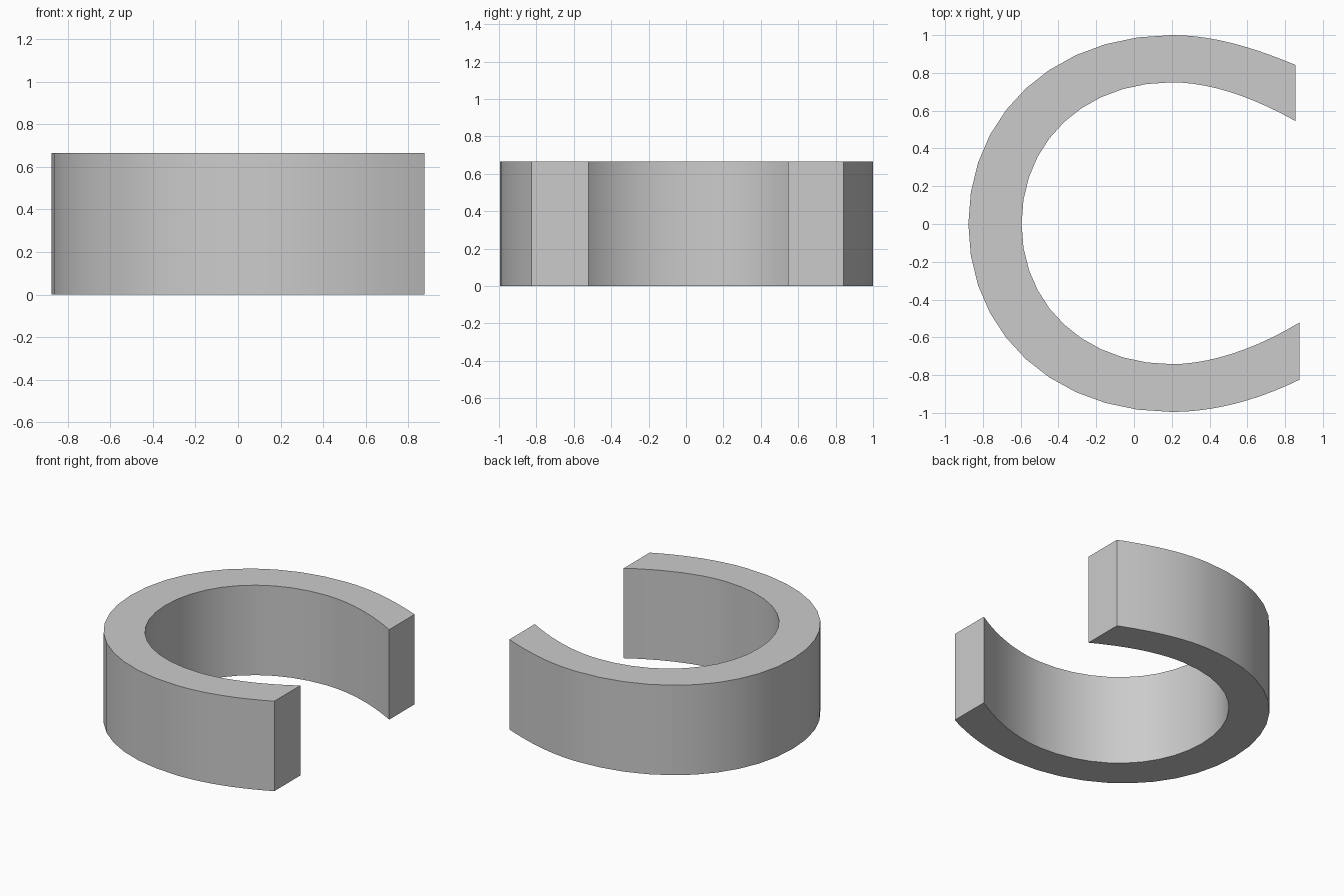
import bpy
import bmesh
from mathutils import Vector
from mathutils.geometry import interpolate_bezier

if "Cube" in bpy.data.objects:
    bpy.data.objects.remove(bpy.data.objects["Cube"])

HEIGHT = 0.665
STEPS = 11


def smooth_path(spans):
    """Sample joined bezier spans, given as (start, handle, handle, end)."""
    points = []
    for span in spans:
        a, b, c, d = (Vector((x, y, 0)) for x, y in span)
        part = interpolate_bezier(a, b, c, d, STEPS)
        points += part[1:] if points else part
    return points


# Outer and inner edges of the open ring, upper tip round to lower tip
outer = smooth_path([
    ((0.855, 0.842), (0.62, 0.940), (0.41, 1.0), (0.20, 1.0)),
    ((0.20, 1.0), (-0.425, 1.0), (-0.877, 0.58), (-0.877, 0.0)),
    ((-0.877, 0.0), (-0.877, -0.58), (-0.425, -0.995), (0.20, -0.995)),
    ((0.20, -0.995), (0.42, -0.995), (0.65, -0.935), (0.875, -0.825)),
])
inner = smooth_path([
    ((0.855, 0.545), (0.61, 0.682), (0.39, 0.75), (0.20, 0.75)),
    ((0.20, 0.75), (-0.26, 0.75), (-0.595, 0.44), (-0.595, 0.0)),
    ((-0.595, 0.0), (-0.595, -0.43), (-0.26, -0.742), (0.20, -0.742)),
    ((0.20, -0.742), (0.39, -0.742), (0.63, -0.67), (0.875, -0.522)),
])

# Flat band between the edges, raised into a solid
bm = bmesh.new()
out_verts = [bm.verts.new(p) for p in outer]
in_verts = [bm.verts.new(p) for p in inner]
for i in range(len(outer) - 1):
    bm.faces.new((out_verts[i], out_verts[i + 1], in_verts[i + 1], in_verts[i]))
raised = bmesh.ops.extrude_face_region(bm, geom=bm.faces[:], use_keep_orig=True)
top = [g for g in raised["geom"] if isinstance(g, bmesh.types.BMVert)]
bmesh.ops.translate(bm, verts=top, vec=(0, 0, HEIGHT))
bmesh.ops.recalc_face_normals(bm, faces=bm.faces[:])

mesh = bpy.data.meshes.new("open_ring")
bm.to_mesh(mesh)
bm.free()
ring = bpy.data.objects.new("open_ring", mesh)
bpy.context.collection.objects.link(ring)

# Smooth walls with crisp rims
bpy.context.view_layer.objects.active = ring
ring.select_set(True)
bpy.ops.object.shade_smooth_by_angle(angle=0.6)
